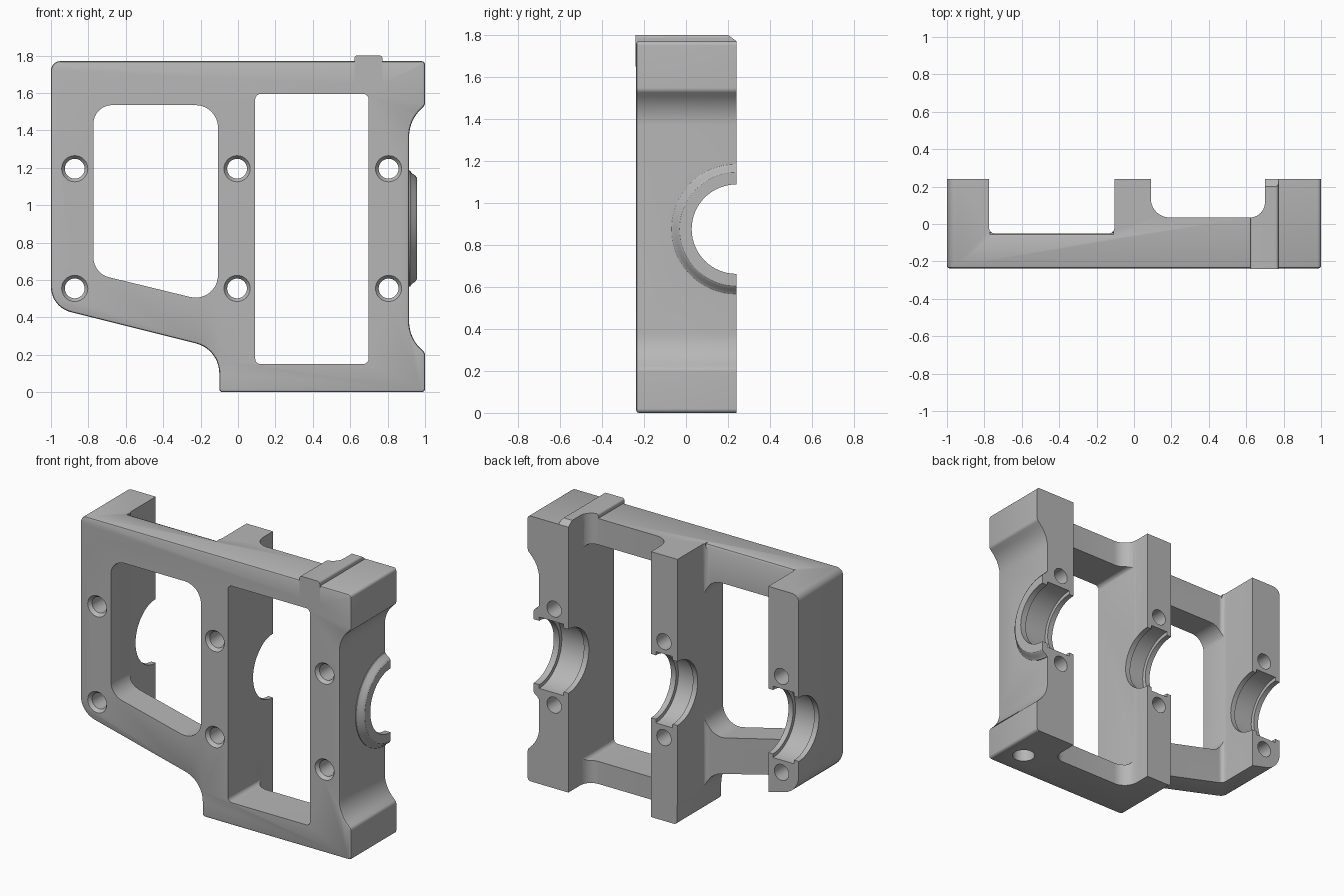
import bpy, bmesh, math
from mathutils import Vector

if "Cube" in bpy.data.objects:
    bpy.data.objects.remove(bpy.data.objects["Cube"], do_unlink=True)

metal = bpy.data.materials.new("cast_grey")
metal.use_nodes = True
GREY = (0.47, 0.47, 0.47, 1)
metal.diffuse_color = GREY
metal.node_tree.nodes["Principled BSDF"].inputs["Base Color"].default_value = GREY

MAP = {"x": lambda a, b, t: (t, a, b),
       "y": lambda a, b, t: (a, t, b),
       "z": lambda a, b, t: (a, b, t)}


def rounded(corners, seg=10):
    """Polygon from (a, b, radius) corners with filleted corners."""
    out, n = [], len(corners)
    for i, (a, b, r) in enumerate(corners):
        p = Vector((a, b))
        if r == 0:
            out.append(p)
            continue
        u = (Vector(corners[i - 1][:2]) - p).normalized()
        v = (Vector(corners[(i + 1) % n][:2]) - p).normalized()
        half = u.angle(v) / 2
        c = p + (u + v).normalized() * (r / math.sin(half))
        d0 = p + u * (r / math.tan(half)) - c
        d1 = p + v * (r / math.tan(half)) - c
        sweep = d0.angle_signed(d1)
        for k in range(seg + 1):
            ang = -sweep * k / seg
            s, co = math.sin(ang), math.cos(ang)
            out.append(c + Vector((d0.x * co - d0.y * s, d0.x * s + d0.y * co)))
    return out


def circle(a, b, r, n=64):
    return [Vector((a + r * math.cos(math.tau * i / n),
                    b + r * math.sin(math.tau * i / n))) for i in range(n)]


def loft(name, axis, sections, chamfer=0):
    """Closed solid through (position, polygon) sections along an axis."""
    bm = bmesh.new()
    rings = [[bm.verts.new(MAP[axis](p.x, p.y, t)) for p in pts] for t, pts in sections]
    n = len(rings[0])
    for lo, hi in zip(rings, rings[1:]):
        for i in range(n):
            j = (i + 1) % n
            bm.faces.new((lo[i], lo[j], hi[j], hi[i]))
    cap = bm.faces.new(rings[0])
    bm.faces.new(rings[-1])
    bmesh.ops.recalc_face_normals(bm, faces=bm.faces)
    if chamfer:
        bmesh.ops.bevel(bm, geom=list(cap.edges), offset=chamfer, segments=2,
                        profile=0.5, affect='EDGES')
    mesh = bpy.data.meshes.new(name)
    bm.to_mesh(mesh)
    bm.free()
    mesh.materials.append(metal)
    ob = bpy.data.objects.new(name, mesh)
    bpy.context.collection.objects.link(ob)
    return ob


def prism(name, axis, corners, lo, hi, chamfer=0):
    pts = rounded(corners)
    return loft(name, axis, [(lo, pts), (hi, pts)], chamfer)


def combine(body, tool, operation='DIFFERENCE'):
    tool.hide_render = True
    bpy.ops.object.select_all(action='DESELECT')
    bpy.context.view_layer.objects.active = body
    body.select_set(True)
    mod = body.modifiers.new("cut", 'BOOLEAN')
    mod.operation, mod.object, mod.solver = operation, tool, 'EXACT'
    bpy.ops.object.modifier_apply(modifier=mod.name)
    bpy.data.objects.remove(tool, do_unlink=True)


BACK, FRONT, MID = 0.24, -0.237, 0.875

# Main casting with its stepped outline
body = prism("bearing_frame", "y", [
    (-1, 1.77, .05), (1, 1.77, .02), (1, 1.535, .03), (.915, 1.45, .2),
    (.915, .295, .2), (1, .21, .03), (1, 0, .02), (-.1, 0, .02),
    (-.1, .23, .165), (-1, .455, .14)], FRONT, .3, chamfer=.012)

# Raised pad across the top, and the round boss on the side
combine(body, prism("top_pad", "y", [
    (.625, 1.65, 0), (.772, 1.65, 0), (.772, 1.8, .015), (.622, 1.8, .015)],
    -.241, .3), 'UNION')
combine(body, loft("side_boss", "x", [
    (.85, circle(BACK, MID, .31)), (.92, circle(BACK, MID, .31)),
    (.93, circle(BACK, MID, .295)), (.947, circle(BACK, MID, .285)),
    (.957, circle(BACK, MID, .27))]), 'UNION')

# Flat rear joint face and bevelled rear edges
combine(body, prism("rear_trim", "y", [
    (-2, -1, 0), (2, -1, 0), (2, 3, 0), (-2, 3, 0)], BACK, .6))
combine(body, prism("pad_rear_trim", "x", [
    (.2, 1.8, 0), (.2, 1.85, 0), (.26, 1.85, 0), (.26, 1.755, 0)], .5, .9))

# Rear pockets leaving three upright rails
combine(body, prism("left_pocket", "z", [
    (-.775, -.05, .03), (-.105, -.05, .03), (-.105, .5, 0), (-.775, .5, 0)], -.5, 2.2))
combine(body, prism("right_pocket", "z", [
    (.09, .035, .1), (.7, .035, .08), (.7, .5, 0), (.09, .5, 0)], -.5, 2.2))
combine(body, prism("bar_edge_trim", "x", [
    (-.075, 1.78, 0), (-.075, 1.77, 0), (-.057, 1.763, 0), (-.045, 1.74, 0),
    (-.04, 1.78, 0)], -.77, -.11))

# Windows through the plate
combine(body, prism("left_window", "y", [
    (-.773, 1.535, .1), (-.107, 1.535, .12), (-.107, .473, .12), (-.773, .635, .11)], -.5, .5))
combine(body, prism("right_window", "y", [
    (.092, 1.595, .03), (.698, 1.595, .03), (.698, .15, .03), (.092, .15, .03)], -.5, .5))

# Half-round shaft bore with a wider groove inside each rail
steps = [(-1.2, .213)]
for lo, hi in ((-.965, -.81), (-.07, .055), (.735, .915)):
    steps += [(lo, .213), (lo, .238), (hi, .238), (hi, .213)]
steps.append((1.2, .213))
combine(body, loft("shaft_bore", "x", [(t, circle(BACK, MID, r)) for t, r in steps]))

# Countersunk bolt holes
for x in (-.873, -.005, .805):
    for z in (.555, 1.195):
        combine(body, loft("bolt_hole", "y", [
            (t, circle(x, z, r, 32)) for t, r in
            ((-.3, .07), (FRONT, .07), (-.215, .053), (.4, .053))]))

# Blind hole in the underside
combine(body, loft("bottom_hole", "z", [
    (t, circle(.857, -.063, .07, 32)) for t in (-.2, .3)]))

body.select_set(True)
bpy.context.view_layer.objects.active = body
bpy.ops.object.shade_smooth_by_angle(angle=math.radians(30))
